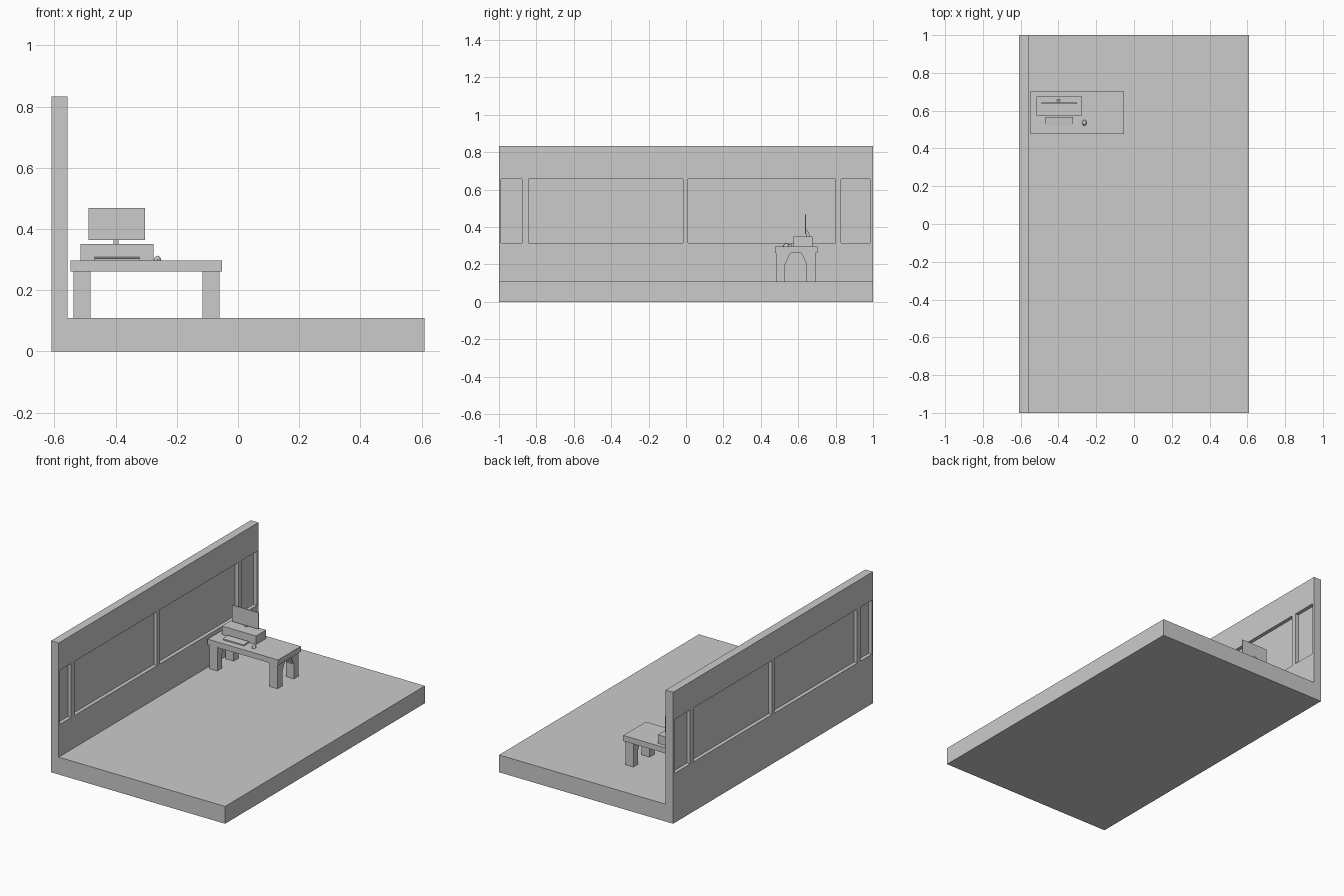
import bpy, bmesh, math

if "Cube" in bpy.data.objects:
    bpy.data.objects.remove(bpy.data.objects["Cube"])


def prism(name, points, axis, lo, hi):
    """Extrude a 2D profile along axis 'x' (points y,z) or 'y' (points x,z)."""
    def place(p, t):
        return (t, p[0], p[1]) if axis == 'x' else (p[0], t, p[1])
    bm = bmesh.new()
    a = [bm.verts.new(place(p, lo)) for p in points]
    b = [bm.verts.new(place(p, hi)) for p in points]
    n = len(points)
    bm.faces.new(a)
    bm.faces.new(b[::-1])
    for i in range(n):
        bm.faces.new((a[i], b[i], b[(i + 1) % n], a[(i + 1) % n]))
    bmesh.ops.recalc_face_normals(bm, faces=bm.faces[:])
    mesh = bpy.data.meshes.new(name)
    bm.to_mesh(mesh)
    bm.free()
    ob = bpy.data.objects.new(name, mesh)
    bpy.context.collection.objects.link(ob)
    return ob


def box(name, x, y, z):
    return prism(name, [(x[0], z[0]), (x[1], z[0]), (x[1], z[1]), (x[0], z[1])],
                 'y', y[0], y[1])


FLOOR, DESK = 0.11, 0.297

# floor and wall as one L-shaped profile
room = prism("floor_and_wall",
             [(-0.61, 0), (0.61, 0), (0.61, FLOOR), (-0.557, FLOOR),
              (-0.557, 0.833), (-0.61, 0.833)], 'y', -1, 1)

# windows: opening cut through the wall, thin pane in the middle
WINDOWS = [(-0.99, -0.876), (-0.843, -0.015), (0.01, 0.798), (0.829, 0.985)]
for i, (y0, y1) in enumerate(WINDOWS):
    cutter = box(f"window_cutter_{i}", (-0.7, -0.5), (y0, y1), (0.314, 0.656))
    cutter.hide_render = True
    cutter.hide_set(True)
    cut = room.modifiers.new(f"window_{i}", 'BOOLEAN')
    cut.operation = 'DIFFERENCE'
    cut.solver = 'EXACT'
    cut.object = cutter
    box(f"window_pane_{i}", (-0.587, -0.58), (y0, y1), (0.314, 0.656))

# desk top
box("desk_top", (-0.547, -0.052), (0.476, 0.703), (0.262, DESK))

# legs, flared inwards at the top and mirrored front to back
CY = 0.5875
for side, x in (("left", (-0.538, -0.482)), ("right", (-0.116, -0.06))):
    for end, s in (("front", -1), ("back", 1)):
        profile = [(0.106, FLOOR), (0.106, 0.262), (0.029, 0.262),
                   (0.058, 0.2), (0.058, FLOOR)]
        prism(f"{end}_{side}_leg", [(CY + s * d, z) for d, z in profile], 'x', *x)

# computer case, monitor and its bent stand
box("computer_case", (-0.515, -0.276), (0.575, 0.676), (DESK, 0.351))
box("monitor", (-0.489, -0.303), (0.636, 0.642), (0.364, 0.468))
prism("monitor_stand", [(0.644, 0.351), (0.66, 0.351), (0.66, 0.362),
                        (0.642, 0.392), (0.642, 0.372)], 'x', -0.407, -0.391)

# keyboard, slightly wedge-shaped
prism("keyboard", [(0.518, DESK), (0.566, DESK), (0.566, 0.308), (0.518, 0.304)],
      'x', -0.469, -0.322)

# mouse: low dome, flat underneath
bm = bmesh.new()
bmesh.ops.create_uvsphere(bm, u_segments=12, v_segments=8, radius=1)
bmesh.ops.bisect_plane(bm, geom=bm.verts[:] + bm.edges[:] + bm.faces[:],
                       plane_co=(0, 0, 0), plane_no=(0, 0, -1), clear_outer=True)
bmesh.ops.holes_fill(bm, edges=[e for e in bm.edges if e.is_boundary])
bmesh.ops.scale(bm, vec=(0.012, 0.0155, 0.016), verts=bm.verts[:])
bmesh.ops.translate(bm, vec=(-0.263, 0.536, DESK), verts=bm.verts[:])
mesh = bpy.data.meshes.new("mouse")
bm.to_mesh(mesh)
bm.free()
bpy.context.collection.objects.link(bpy.data.objects.new("mouse", mesh))
